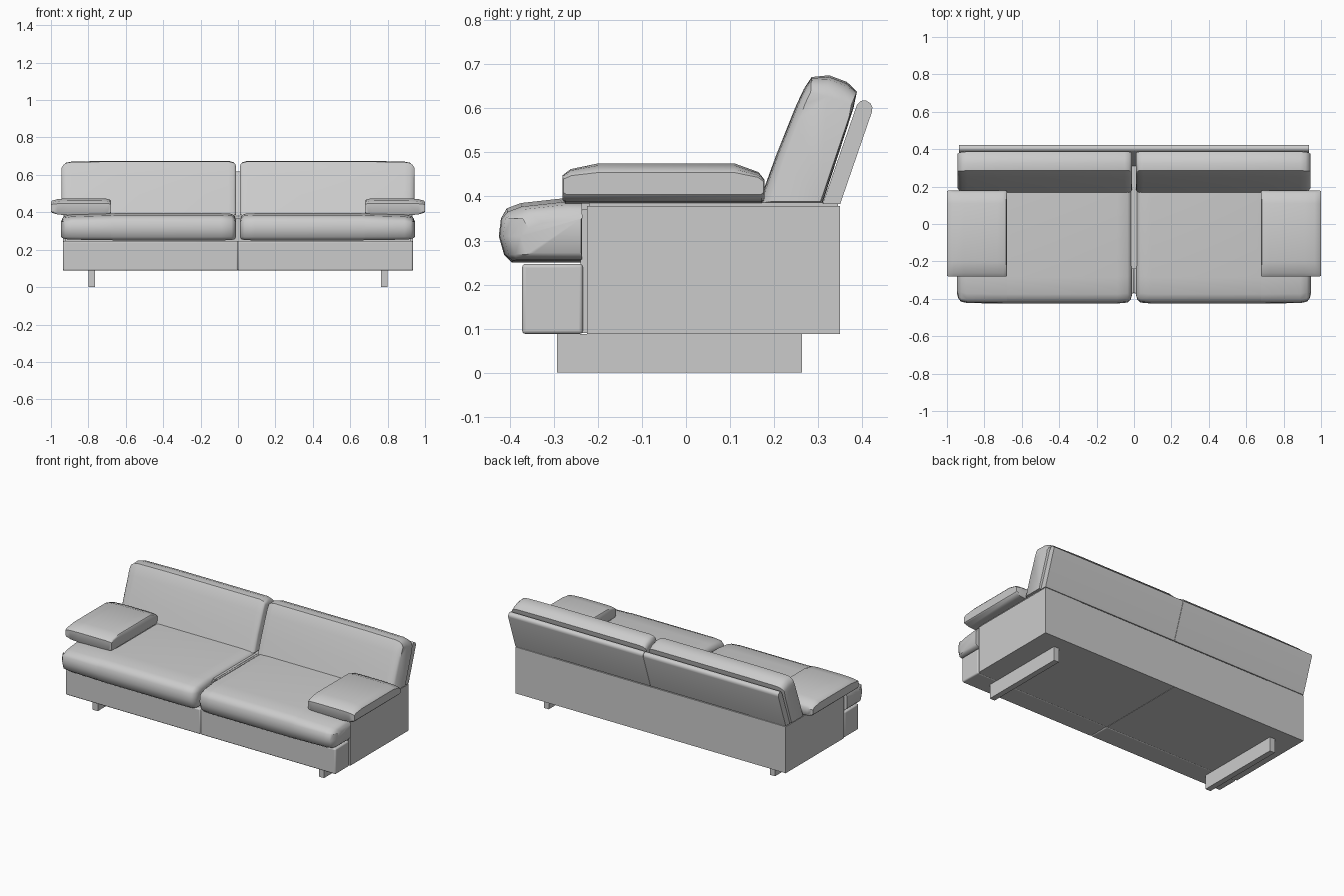
import bpy
import bmesh
from math import radians

cube = bpy.data.objects.get("Cube")
if cube:
    bpy.data.objects.remove(cube, do_unlink=True)

GREY = (0.6, 0.6, 0.6, 1)
fabric = bpy.data.materials.new("grey fabric")
fabric.use_nodes = True
fabric.diffuse_color = GREY
fabric.node_tree.nodes["Principled BSDF"].inputs["Base Color"].default_value = GREY


def loft(name, sections, side, smooth=0, bevel=0):
    """Skin (x, yz profile) sections into a closed solid on one side."""
    bm = bmesh.new()
    rings = [[bm.verts.new((side * x, y, z)) for y, z in prof] for x, prof in sections]
    for a, b in zip(rings, rings[1:]):
        for i in range(len(a)):
            j = (i + 1) % len(a)
            bm.faces.new((a[i], a[j], b[j], b[i]))
    bm.faces.new(rings[0])
    bm.faces.new(rings[-1])
    bmesh.ops.recalc_face_normals(bm, faces=bm.faces)
    mesh = bpy.data.meshes.new(name)
    bm.to_mesh(mesh)
    bm.free()
    mesh.materials.append(fabric)
    obj = bpy.data.objects.new(name, mesh)
    bpy.context.collection.objects.link(obj)
    if bevel:
        mod = obj.modifiers.new("soft edges", "BEVEL")
        mod.width, mod.segments, mod.limit_method = bevel, 3, "ANGLE"
    if smooth:
        bpy.ops.object.select_all(action="DESELECT")
        obj.select_set(True)
        bpy.context.view_layer.objects.active = obj
        bpy.ops.object.shade_smooth_by_angle(angle=radians(smooth))
    return obj


def box(name, x0, x1, y0, y1, z0, z1, side, **kw):
    prof = [(y0, z0), (y1, z0), (y1, z1), (y0, z1)]
    return loft(name, [(x0, prof), (x1, prof)], side, **kw)


def puff(prof, stations):
    """Copies of a profile at each x, scaled in y and z about its middle."""
    cy, cz = [(min(c) + max(c)) / 2 for c in zip(*prof)]
    return [(x, [(cy + (y - cy) * sy, cz + (z - cz) * sz) for y, z in prof])
            for x, sy, sz in stations]


def seat_profile(back, nose, drop):
    """Rounded front roll running back to a straight rear edge."""
    top = 0.395 - drop
    return [(back, 0.25 + drop / 2), (nose + 0.03, 0.25 + drop / 2),
            (nose + 0.012, 0.268), (nose, 0.31), (nose + 0.005, 0.35),
            (nose + 0.018, top - 0.022), (nose + 0.05, top - 0.01),
            (nose + 0.14, top), (back, top)]


arm_profile = [(-0.28, 0.392), (-0.274, 0.384), (0.172, 0.384), (0.178, 0.392),
               (0.178, 0.438), (0.165, 0.455), (0.11, 0.475), (-0.2, 0.475),
               (-0.262, 0.462), (-0.28, 0.448)]
arm_stations = [(0.68, 0.99, 0.7), (0.684, 1, 0.84), (0.7, 1, 0.94), (0.73, 1, 1),
                (0.91, 1, 1), (0.965, 1, 0.9), (0.993, 1, 0.72), (1.0, 0.99, 0.55)]

back_profile = [(0.165, 0.385), (0.205, 0.495), (0.25, 0.607), (0.268, 0.645),
                (0.285, 0.671), (0.325, 0.675), (0.365, 0.66), (0.388, 0.638),
                (0.38, 0.6), (0.31, 0.385)]
back_end = [(0.192, 0.388), (0.222, 0.48), (0.258, 0.575), (0.27, 0.61),
            (0.283, 0.637), (0.32, 0.627), (0.35, 0.618), (0.375, 0.608),
            (0.37, 0.58), (0.305, 0.388)]


def blend(t):
    return [(a + (c - a) * t, b + (d - b) * t)
            for (a, b), (c, d) in zip(back_profile, back_end)]


# slanted shell with a rounded top edge
shell_profile = [(0.31, 0.383), (0.35, 0.383), (0.422, 0.592), (0.423, 0.602),
                 (0.418, 0.612), (0.408, 0.618), (0.397, 0.617), (0.388, 0.608)]

for side, label in ((1, "left"), (-1, "right")):
    # base: carcass, recessed joint, front panel, runner
    box(label + "_base", 0.001, 0.935, -0.225, 0.35, 0.088, 0.378, side)
    box(label + "_joint", 0.001, 0.925, -0.24, -0.22, 0.09, 0.37, side)
    box(label + "_front_panel", 0, 0.935, -0.372, -0.234, 0.088, 0.247, side,
        bevel=0.008, smooth=40)
    box(label + "_runner_leg", 0.765, 0.8, -0.293, 0.263, 0, 0.088, side)

    # thin dark line under the armrest, closing the body
    box(label + "_arm_support", 0.68, 0.93, -0.22, 0.345, 0.377, 0.386, side)
    loft(label + "_armrest", puff(arm_profile, arm_stations), side, smooth=40)

    # T-shaped seat cushion: deep between the arms, short in front of them
    loft(label + "_seat_cushion", [
        (0.012, seat_profile(0.2, -0.385, 0.03)),
        (0.018, seat_profile(0.2, -0.405, 0.013)),
        (0.035, seat_profile(0.2, -0.42, 0.003)),
        (0.09, seat_profile(0.2, -0.425, 0)),
        (0.66, seat_profile(0.2, -0.425, 0)),
        (0.679, seat_profile(0.2, -0.425, 0.002)),
        (0.68, seat_profile(-0.236, -0.425, 0.002)),
        (0.89, seat_profile(-0.236, -0.423, 0.008)),
        (0.925, seat_profile(-0.236, -0.415, 0.014)),
        (0.938, seat_profile(-0.236, -0.4, 0.025)),
        (0.946, seat_profile(-0.238, -0.375, 0.045))], side, smooth=45)

    # back cushion
    loft(label + "_back_cushion", [
        (0.01, blend(0.75)), (0.014, blend(0.4)), (0.025, blend(0.15)),
        (0.05, blend(0)), (0.69, blend(0)), (0.89, blend(0.08)),
        (0.918, blend(0.2)), (0.935, blend(0.55)), (0.944, blend(1))],
        side, smooth=45)

    loft(label + "_back_shell", [(0.001, shell_profile), (0.935, shell_profile)],
         side, smooth=40)
